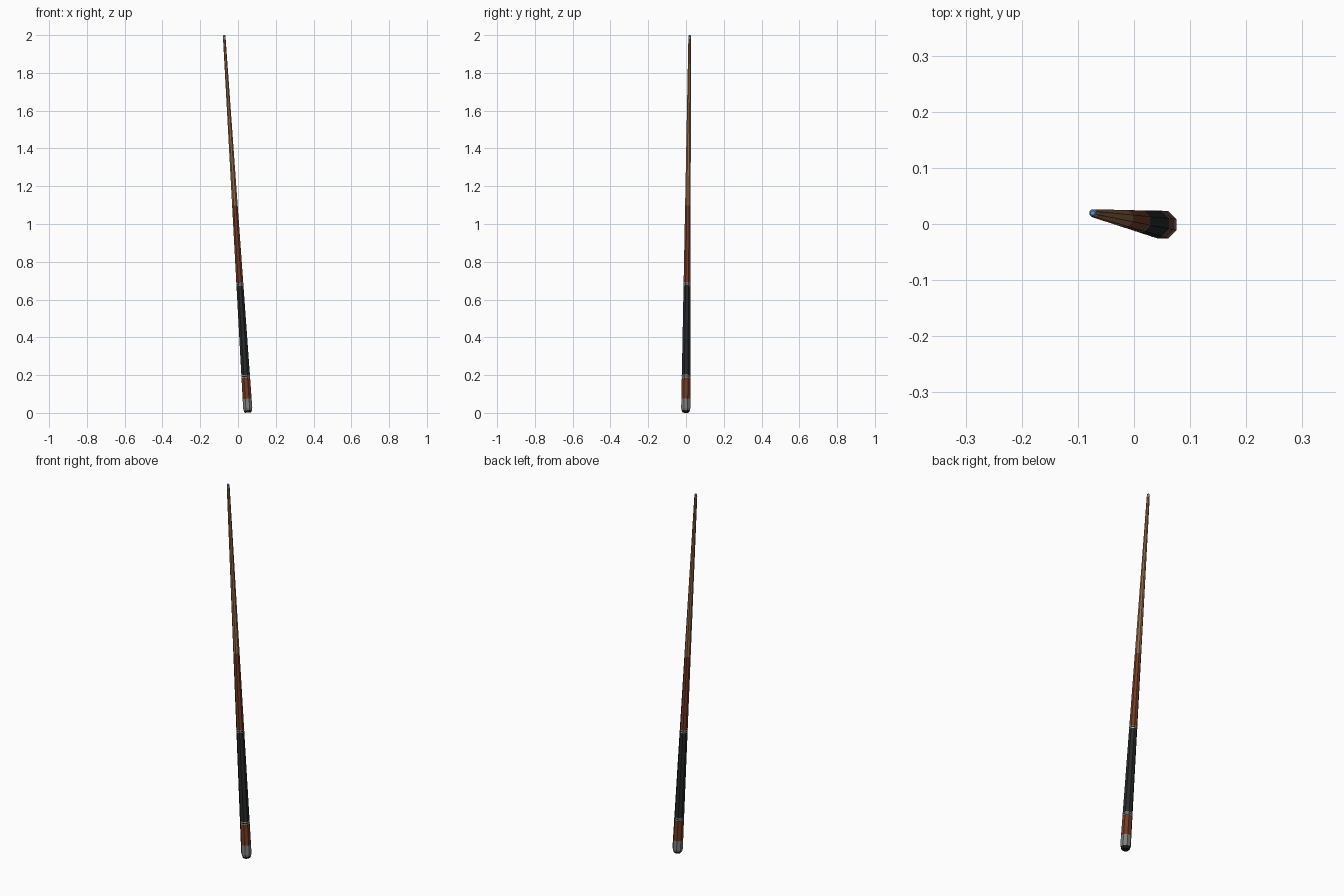
import bpy, bmesh, math
from mathutils import Vector

if "Cube" in bpy.data.objects:
    bpy.data.objects.remove(bpy.data.objects["Cube"])

SIDES = 8
BASE = Vector((0.053, -0.0015, 0.0))   # centre of the butt end
TIP = Vector((-0.0735, 0.0195, 2.0))   # centre of the tip
AXIS = TIP - BASE
ROT = Vector((0, 0, 1)).rotation_difference(AXIS)
LENGTH = AXIS.length


def mat(name, rgb):
    m = bpy.data.materials.new(name)
    m.diffuse_color = (*rgb, 1)
    m.use_nodes = True
    m.node_tree.nodes["Principled BSDF"].inputs["Base Color"].default_value = m.diffuse_color
    return m


rubber = mat("black rubber", (0.012, 0.012, 0.012))
grey = mat("grey cap", (0.22, 0.22, 0.22))
wood = mat("dark red wood", (0.17, 0.045, 0.02))
wrap = mat("charcoal wrap", (0.02, 0.022, 0.023))
silver = mat("silver ring", (0.42, 0.42, 0.40))
maple = mat("light brown wood", (0.29, 0.145, 0.07))
white = mat("white ferrule", (0.65, 0.63, 0.58))
chalk = mat("blue chalk", (0.11, 0.27, 0.60))


def radius(z):
    """Straight taper from butt to tip."""
    return 0.0265 + (0.0073 - 0.0265) * z / LENGTH


def lathe(name, profile, material):
    """Eight-sided solid from (height, radius) points along the tilted axis."""
    bm = bmesh.new()
    rings = []
    for z, r in profile:
        ring = []
        for i in range(SIDES):
            a = 2 * math.pi * (i + 0.5) / SIDES
            ring.append(bm.verts.new(BASE + ROT @ Vector((r * math.cos(a), r * math.sin(a), z))))
        rings.append(ring)
    for lo, hi in zip(rings, rings[1:]):
        for i in range(SIDES):
            j = (i + 1) % SIDES
            bm.faces.new((lo[i], lo[j], hi[j], hi[i]))
    bm.faces.new(rings[0][::-1])
    bm.faces.new(rings[-1])
    me = bpy.data.meshes.new(name)
    bm.to_mesh(me)
    bm.free()
    me.materials.append(material)
    ob = bpy.data.objects.new(name, me)
    bpy.context.collection.objects.link(ob)
    return ob


def section(name, z0, z1, material, extra=0.0):
    return lathe(name, [(z0, radius(z0) + extra), (z1, radius(z1) + extra)], material)


# Butt end: rounded rubber bumper and grey cap
lathe("bumper", [(0.0015, 0.017), (0.006, 0.021), (0.016, 0.0235)], rubber)
lathe("butt_cap", [(0.014, 0.0235), (0.025, radius(0.025)), (0.075, radius(0.075))], grey)

# Tapered handle and shaft
section("butt_sleeve", 0.075, 0.186, wood)
section("grip_wrap", 0.202, 0.675, wrap)
section("forearm", 0.691, 1.10, wood)
section("shaft", 1.10, 1.982, maple)

# Decorative ring bands either side of the grip
for label, z in (("lower", 0.186), ("upper", 0.675)):
    section(label + "_ring_core", z, z + 0.016, wrap)
    section(label + "_ring_a", z + 0.001, z + 0.005, silver, 0.0004)
    section(label + "_ring_b", z + 0.011, z + 0.015, silver, 0.0004)

# Ferrule and domed chalked tip
section("ferrule", 1.982, 1.993, white)
lathe("tip", [(1.993, 0.0073), (LENGTH - 0.004, 0.0068), (LENGTH - 0.0005, 0.004)], chalk)
